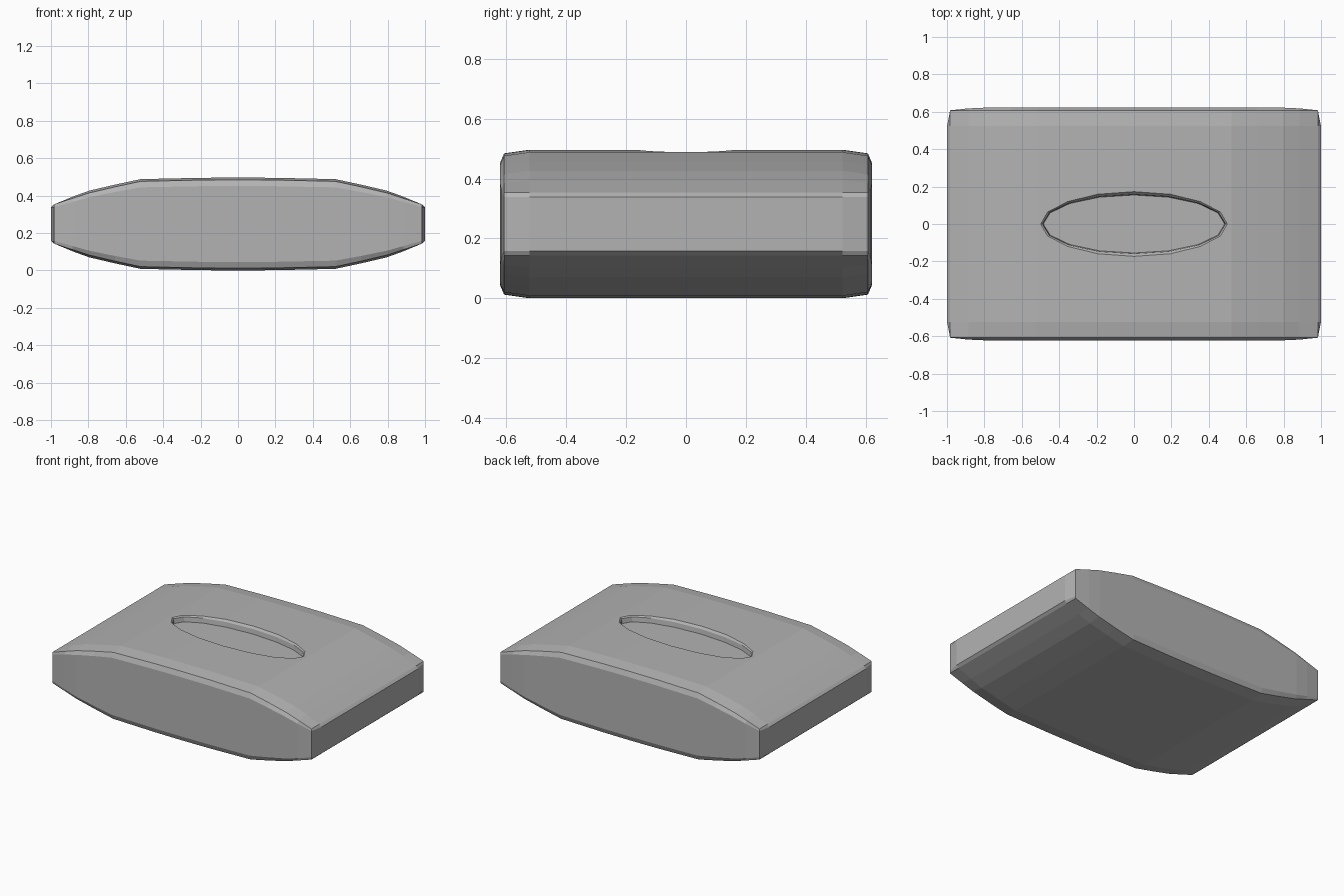
import bpy, bmesh, math

if "Cube" in bpy.data.objects:
    bpy.data.objects.remove(bpy.data.objects["Cube"])

grey = bpy.data.materials.new("plain_grey")
grey.diffuse_color = (0.45, 0.45, 0.45, 1)
grey.use_nodes = True
grey.node_tree.nodes["Principled BSDF"].inputs["Base Color"].default_value = grey.diffuse_color

# Half-height of the body along its length
PROFILE = [(0, 0.236), (0.2, 0.235), (0.52, 0.228), (0.66, 0.198), (0.8, 0.165), (0.983, 0.105)]


def half_height(x):
    x = min(abs(x), 0.983)
    for (x0, h0), (x1, h1) in zip(PROFILE, PROFILE[1:]):
        if x <= x1:
            return h0 + (h1 - h0) * (x - x0) / (x1 - x0)
    return PROFILE[-1][1]


def bulge(s):
    # Panels are flat in the middle and drop off near their borders
    return min(1.0, (1 - abs(s)) / 0.14)


def pillow(sx, sy, sz):
    x = sx * 0.983
    h = half_height(x) + 0.012 * bulge(sx) * bulge(sy) * (abs(sz) == 1)
    if abs(sx) == 1:
        x += math.copysign(0.017, sx) * bulge(sy) * min(1, bulge(sz) * 1.1)
    y = sy * 0.608
    if abs(sy) == 1:
        y += math.copysign(0.014, sy) * bulge(sx) * bulge(sz)
    return (x, y, 0.248 + sz * h)


def mirrored(values):
    return [-v for v in reversed(values) if v > 0] + values


def new_object(name, bm):
    bmesh.ops.recalc_face_normals(bm, faces=bm.faces[:])
    mesh = bpy.data.meshes.new(name)
    bm.to_mesh(mesh)
    bm.free()
    mesh.materials.append(grey)
    obj = bpy.data.objects.new(name, mesh)
    bpy.context.collection.objects.link(obj)
    return obj


# Pillow-shaped box body: six panels over shared stations
STATIONS = [mirrored([0, 0.2, 0.53, 0.67, 0.81, 0.9, 1]),
            mirrored([0, 0.45, 0.86, 1]),
            mirrored([0, 0.5, 0.86, 1])]
bm = bmesh.new()
for axis in range(3):
    a, b = (i for i in range(3) if i != axis)
    for side in (-1, 1):
        grid = []
        for u in STATIONS[a]:
            row = []
            for v in STATIONS[b]:
                s = [0, 0, 0]
                s[axis], s[a], s[b] = side, u, v
                row.append(bm.verts.new(pillow(*s)))
            grid.append(row)
        for r0, r1 in zip(grid, grid[1:]):
            for i in range(len(r0) - 1):
                bm.faces.new((r0[i], r0[i + 1], r1[i + 1], r1[i]))
bmesh.ops.remove_doubles(bm, verts=bm.verts[:], dist=1e-4)
body = new_object("box_body", bm)

# Tapered oval cutter for the shallow opening on top
bm = bmesh.new()
rings = []
for z, rx, ry in [(0.45, 0.485, 0.155), (0.482, 0.49, 0.16), (0.497, 0.512, 0.174), (0.56, 0.512, 0.174)]:
    rings.append([bm.verts.new((rx * math.cos(math.tau * i / 16), ry * math.sin(math.tau * i / 16), z))
                  for i in range(16)])
for r0, r1 in zip(rings, rings[1:]):
    for i in range(16):
        j = (i + 1) % 16
        bm.faces.new((r0[i], r0[j], r1[j], r1[i]))
bm.faces.new(rings[0])
bm.faces.new(rings[-1])
cutter = new_object("opening_cutter", bm)
cutter.hide_render = True

cut = body.modifiers.new("opening", "BOOLEAN")
cut.operation = "DIFFERENCE"
cut.solver = "EXACT"
cut.object = cutter
